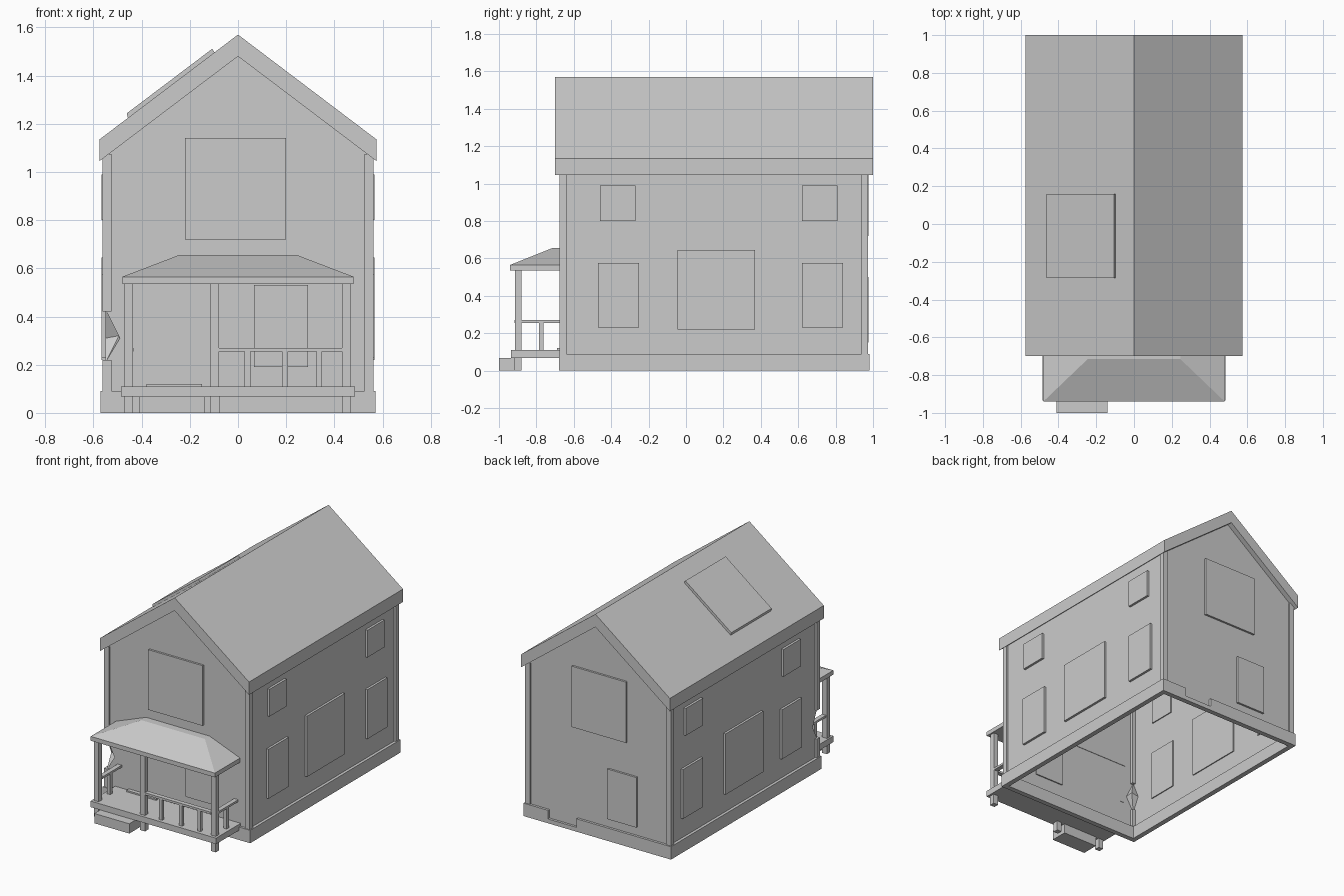
import bpy, bmesh
from mathutils import Vector


def mesh(name, verts, faces):
    me = bpy.data.meshes.new(name)
    bm = bmesh.new()
    vs = [bm.verts.new(v) for v in verts]
    for f in faces:
        bm.faces.new([vs[i] for i in f])
    bmesh.ops.recalc_face_normals(bm, faces=bm.faces)
    bm.to_mesh(me)
    bm.free()
    ob = bpy.data.objects.new(name, me)
    bpy.context.collection.objects.link(ob)
    return ob


def box(name, x, y, z):
    v = [(a, b, c) for a in x for b in y for c in z]
    return mesh(name, v, [(0, 1, 3, 2), (4, 6, 7, 5), (0, 4, 5, 1),
                          (2, 3, 7, 6), (0, 2, 6, 4), (1, 5, 7, 3)])


def extrude_y(name, profile, y0, y1):
    n = len(profile)
    v = [(x, y, z) for y in (y0, y1) for x, z in profile]
    f = [tuple(range(n)), tuple(range(2 * n - 1, n - 1, -1))]
    f += [(i, (i + 1) % n, (i + 1) % n + n, i + n) for i in range(n)]
    return mesh(name, v, f)


W, Y0, Y1 = 0.55, -0.663, 0.963      # wall planes
EAVE, RIDGE = 1.065, 1.48

# wall shell, open below, with a dented front left corner
mesh("walls", [
    (-W, Y0, 0), (W, Y0, 0), (W, Y0, EAVE), (0, Y0, RIDGE), (-W, Y0, EAVE),
    (-W, Y1, 0), (W, Y1, 0), (W, Y1, EAVE), (0, Y1, RIDGE), (-W, Y1, EAVE),
    (-W, Y0, 0.43), (-0.49, Y0, 0.31), (-W, Y0, 0.21),
    (-W, Y0 + 0.05, 0.31), (-0.495, Y0 + 0.05, 0.32)],
    [(0, 1, 2, 3, 4, 10, 11, 12), (6, 5, 9, 8, 7), (1, 6, 7, 2),
     (5, 0, 12, 13, 10, 4, 9), (10, 14, 11), (11, 14, 12),
     (10, 13, 14), (12, 14, 13)])

# gabled roof slab
extrude_y("roof", [(0, 1.57), (0.575, 1.135), (0.575, 1.045), (0, 1.48),
                   (-0.575, 1.045), (-0.575, 1.135)], -0.70, 1.0)

# skylight panel on the left slope
extrude_y("skylight", [(-0.455, 1.215), (-0.462, 1.243), (-0.107, 1.511),
                       (-0.093, 1.49)], -0.285, 0.16)

# plinth, with a low gap at the back
box("base_front", (-0.57, 0.57), (-0.68, -0.645), (0, 0.09))
box("base_back_low", (-0.57, 0.57), (0.945, 0.98), (0, 0.03))
box("base_back_left", (-0.57, 0.16), (0.945, 0.98), (0.03, 0.09))
box("base_back_right", (0.38, 0.57), (0.945, 0.98), (0.03, 0.09))

# parts mirrored on both sides: plinth, corner trim and windows
for s, side in ((1, "right"), (-1, "left")):
    box("base_" + side, (s * 0.535, s * 0.57), (-0.645, 0.945), (0, 0.09))
    box("back_trim_" + side, (s * 0.525, s * 0.563), (0.938, 0.972), (0.09, 1.075))
    if s > 0:
        box("front_trim_right", (0.525, 0.563), (-0.675, -0.64), (0.09, 1.075))
    else:
        box("front_trim_left_upper", (-0.563, -0.525), (-0.675, -0.64), (0.42, 1.075))
        box("front_trim_left_lower", (-0.563, -0.525), (-0.675, -0.64), (0.09, 0.22))
    for i, (a, b, c, d) in enumerate([(-0.46, -0.27, 0.8, 0.99), (0.62, 0.81, 0.8, 0.99),
                                      (-0.47, -0.25, 0.23, 0.575), (0.62, 0.84, 0.23, 0.575),
                                      (-0.045, 0.37, 0.22, 0.645)]):
        box(f"window_{side}_{i}", (s * 0.543, s * 0.566), (a, b), (c, d))

# front and back windows
box("front_upper_window", (-0.22, 0.2), (-0.677, -0.655), (0.72, 1.14))
box("front_lower_window", (0.067, 0.29), (-0.677, -0.655), (0.19, 0.53))
box("back_upper_window", (-0.22, 0.2), (0.955, 0.977), (0.72, 1.145))
box("back_lower_window", (-0.3, -0.075), (0.955, 0.977), (0.15, 0.5))

# porch deck, threshold and step
box("porch_deck", (-0.485, 0.485), (-0.935, -0.66), (0.068, 0.11))
box("threshold", (-0.38, -0.15), (-0.69, -0.66), (0.11, 0.12))
box("porch_step", (-0.41, -0.14), (-1.0, -0.88), (0, 0.068))

# porch posts, each with a short leg under the deck
for i, x in enumerate((-0.455, -0.097, 0.45)):
    box(f"porch_post_{i}", (x - 0.019, x + 0.019), (-0.915, -0.88), (0.11, 0.54))
    box(f"porch_leg_{i}", (x - 0.017, x + 0.02), (-0.917, -0.88), (0, 0.068))

# porch railings
box("front_rail", (-0.08, 0.435), (-0.917, -0.885), (0.255, 0.27))
for i, x in enumerate((0.04, 0.195, 0.337)):
    box(f"front_baluster_{i}", (x - 0.012, x + 0.012), (-0.912, -0.89), (0.11, 0.257))
for s, side in ((1, "right"), (-1, "left")):
    box("side_rail_" + side, (s * 0.434, s * 0.466), (-0.882, -0.66), (0.255, 0.27))
    box("side_baluster_" + side, (s * 0.438, s * 0.462), (-0.785, -0.761), (0.11, 0.257))

# hipped porch roof
v = [(x, y, z) for z in (0.535, 0.565) for x, y in
     ((-0.48, -0.94), (0.48, -0.94), (0.48, -0.66), (-0.48, -0.66))]
v += [(-0.245, -0.715, 0.655), (0.245, -0.715, 0.655),
      (0.245, -0.66, 0.655), (-0.245, -0.66, 0.655)]
f = [(3, 2, 1, 0), (8, 9, 10, 11)]
for k in (0, 4):
    f += [(k + i, k + (i + 1) % 4, k + (i + 1) % 4 + 4, k + i + 4) for i in range(4)]
mesh("porch_roof", v, f)
